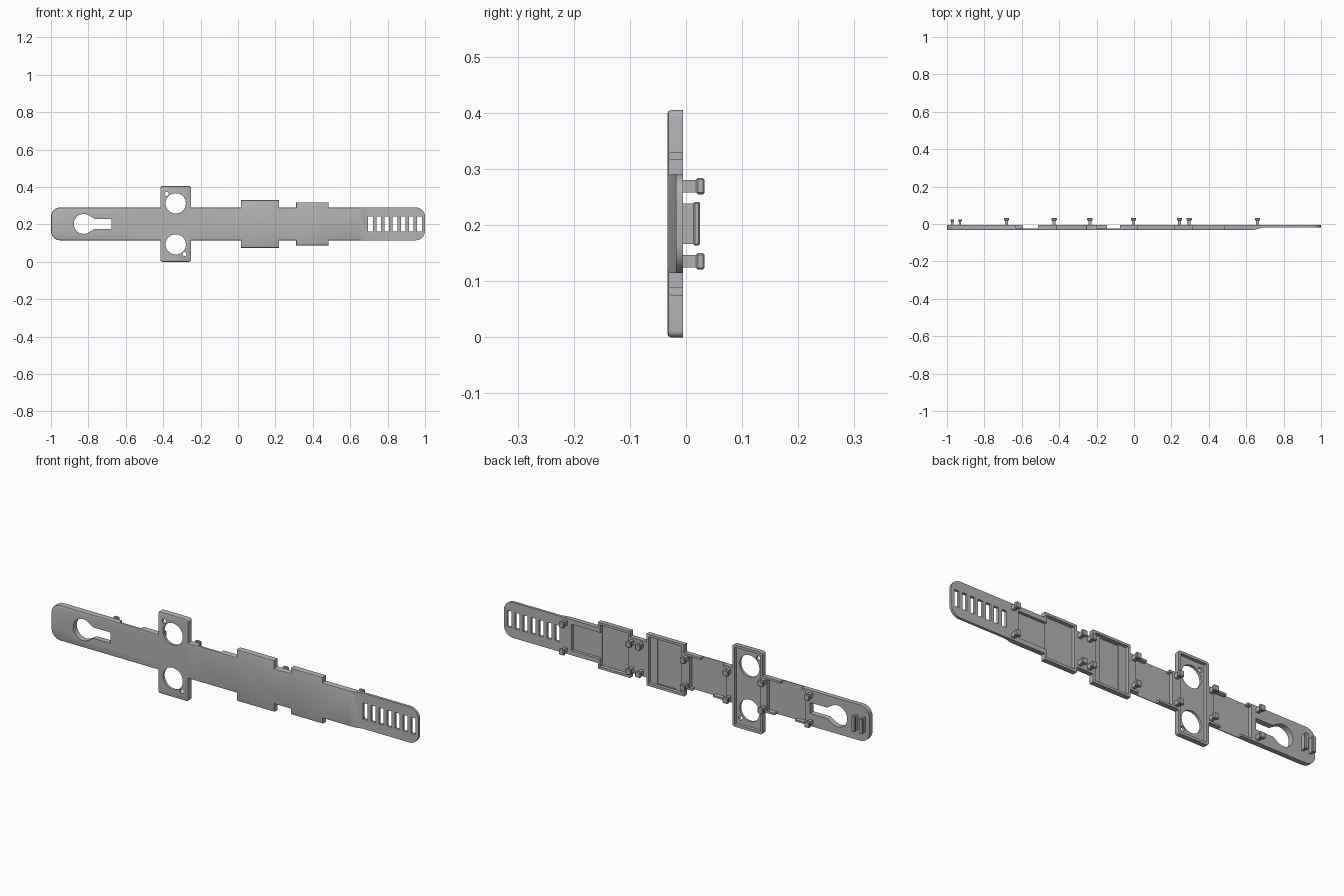
import bpy, bmesh, math
from mathutils import Vector

if "Cube" in bpy.data.objects:
    bpy.data.objects.remove(bpy.data.objects["Cube"])

MID = 0.2025                 # height of the strap centre line
FRONT, BACK = -0.033, -0.005

grey = bpy.data.materials.new("plain_grey")
grey.use_nodes = True
grey.diffuse_color = (0.45, 0.45, 0.45, 1)
grey.node_tree.nodes["Principled BSDF"].inputs["Base Color"].default_value = (0.45, 0.45, 0.45, 1)


def finish(name, bm):
    bmesh.ops.recalc_face_normals(bm, faces=bm.faces)
    mesh = bpy.data.meshes.new(name)
    bm.to_mesh(mesh)
    bm.free()
    mesh.materials.append(grey)
    obj = bpy.data.objects.new(name, mesh)
    bpy.context.collection.objects.link(obj)
    return obj


def prism(bm, points, offset):
    """Extrude a flat outline along an offset vector."""
    face = bm.faces.new([bm.verts.new(p) for p in points])
    geom = bmesh.ops.extrude_face_region(bm, geom=[face])["geom"]
    bmesh.ops.translate(bm, verts=[v for v in geom if isinstance(v, bmesh.types.BMVert)], vec=offset)


def box(bm, x, y, z):
    prism(bm, [(x[0], y[0], z[0]), (x[1], y[0], z[0]), (x[1], y[0], z[1]), (x[0], y[0], z[1])],
          (0, y[1] - y[0], 0))


# Strap outline: wide blocks and a cross tab on a round-ended band
steps = [(-0.415, -0.25, 0.2025), (0.015, 0.22, 0.1275), (0.31, 0.485, 0.115)]
BAND = 0.088
half = [(-1, BAND)]
for a, b, h in steps:
    half += [(a, BAND), (a, h), (b, h), (b, BAND)]
half.append((1, BAND))
outline = half + [(x, -h) for x, h in reversed(half)]

bm = bmesh.new()
bm.faces.new([bm.verts.new((x, FRONT, MID + h)) for x, h in outline])
for test, radius in ((lambda v: abs(v.co.x) > 0.99, 0.05),
                     (lambda v: abs(v.co.z - MID) > 0.2, 0.012)):
    bmesh.ops.bevel(bm, geom=[v for v in bm.verts if test(v)], offset=radius,
                    segments=6, profile=0.5, affect='VERTICES')
geom = bmesh.ops.extrude_face_region(bm, geom=bm.faces[:])["geom"]
bmesh.ops.translate(bm, verts=[v for v in geom if isinstance(v, bmesh.types.BMVert)],
                    vec=(0, BACK - FRONT, 0))
rim = [e for e in bm.edges if all(abs(v.co.y - FRONT) < 1e-5 for v in e.verts)]
bmesh.ops.bevel(bm, geom=rim, offset=0.006, segments=2, profile=0.5, affect='EDGES')
body = finish("strap_body", bm)


def cut(bm):
    """Subtract a closed shape from the strap body."""
    cutter = finish("cutter", bm)
    cutter.hide_render = True
    mod = body.modifiers.new("cut", 'BOOLEAN')
    mod.operation, mod.solver, mod.object = 'DIFFERENCE', 'EXACT', cutter
    bpy.context.view_layer.objects.active = body
    bpy.ops.object.modifier_apply(modifier=mod.name)
    bpy.data.objects.remove(cutter)


def cut_box(x, y, z):
    bm = bmesh.new()
    box(bm, x, y, z)
    cut(bm)


def cut_round(x, z, r):
    bm = bmesh.new()
    ring = [(x + r * math.cos(i * math.tau / 40), -0.1, z + r * math.sin(i * math.tau / 40))
            for i in range(40)]
    prism(bm, ring, (0, 0.2, 0))
    cut(bm)


# Thin adjustable end, reached by a ramp on the front
bm = bmesh.new()
prism(bm, [(0.635, -0.034, -0.1), (0.69, -0.018, -0.1), (1.1, -0.018, -0.1), (1.1, -0.1, -0.1),
           (0.635, -0.1, -0.1)], (0, 0, 0.7))
cut(bm)

# Pockets sunk into the back: x range, half height, floor depth
for a, b, h, floor in ((0.46, 0.63, 0.065, -0.019), (0.322, 0.474, 0.103, -0.0235),
                       (0.027, 0.208, 0.116, -0.020), (0.068, 0.17, 0.112, -0.0245),
                       (-0.215, -0.015, 0.078, -0.025), (-0.403, -0.262, 0.19, -0.0205),
                       (-0.65, -0.44, 0.078, -0.025)):
    cut_box((a, b), (floor, 0.1), (MID - h, MID + h))

# Gaps in the upper and lower side walls
for a, b, side in ((-0.63, -0.513, 1), (-0.594, -0.48, -1), (-0.2, -0.075, 1), (-0.144, -0.03, -1)):
    cut_box((a, b), (-0.0249, 0.1), sorted((MID + side * 0.07, MID + side * 0.12)))

# Through holes: tab openings, screw holes, keyhole and strap slots
for s in (1, -1):
    cut_round(-0.333, MID + s * 0.11, 0.054)
    cut_round(-0.333 - s * 0.048, MID + s * 0.161, 0.011)
cut_round(-0.825, MID, 0.053)
bm = bmesh.new()
prism(bm, [(x, -0.1, MID + z) for x, z in ((-0.82, 0.047), (-0.792, 0.042), (-0.768, 0.027),
                                          (-0.675, 0.027), (-0.675, -0.027), (-0.768, -0.027),
                                          (-0.792, -0.042), (-0.82, -0.047))], (0, 0.2, 0))
cut(bm)
for i in range(7):
    x = 0.708 + i * 0.0437
    cut_box((x - 0.0125, x + 0.0125), (-0.1, 0.1), (MID - 0.04, MID + 0.04))


def peg(name, x, z, stem, head, neck, tip):
    """T-shaped stud: slim stem and a wider bevelled head."""
    bm = bmesh.new()
    box(bm, (x - head[0], x + head[0]), (neck, tip), (z - head[1], z + head[1]))
    bmesh.ops.bevel(bm, geom=bm.edges[:], offset=0.003, segments=1, affect='EDGES')
    box(bm, (x - stem[0], x + stem[0]), (BACK - 0.004, neck + 0.002), (z - stem[1], z + stem[1]))
    finish(name, bm)


# Small studs in pairs along the back, and two latch bars at the keyhole end
for i, x in enumerate((-0.682, -0.427, -0.236, -0.002, 0.243, 0.295, 0.66)):
    for side, word in ((1, "upper"), (-1, "lower")):
        peg(f"{word}_stud_{i + 1}", x, MID + side * 0.067, (0.008, 0.011), (0.014, 0.0145), 0.018, 0.033)
for i, x in enumerate((-0.972, -0.93)):
    peg(f"latch_bar_{i + 1}", x, MID, (0.006, 0.036), (0.010, 0.039), 0.013, 0.025)

# Smooth only the rounded runs
bpy.ops.object.select_all(action='DESELECT')
body.select_set(True)
bpy.context.view_layer.objects.active = body
bpy.ops.object.shade_smooth_by_angle(angle=math.radians(30))
